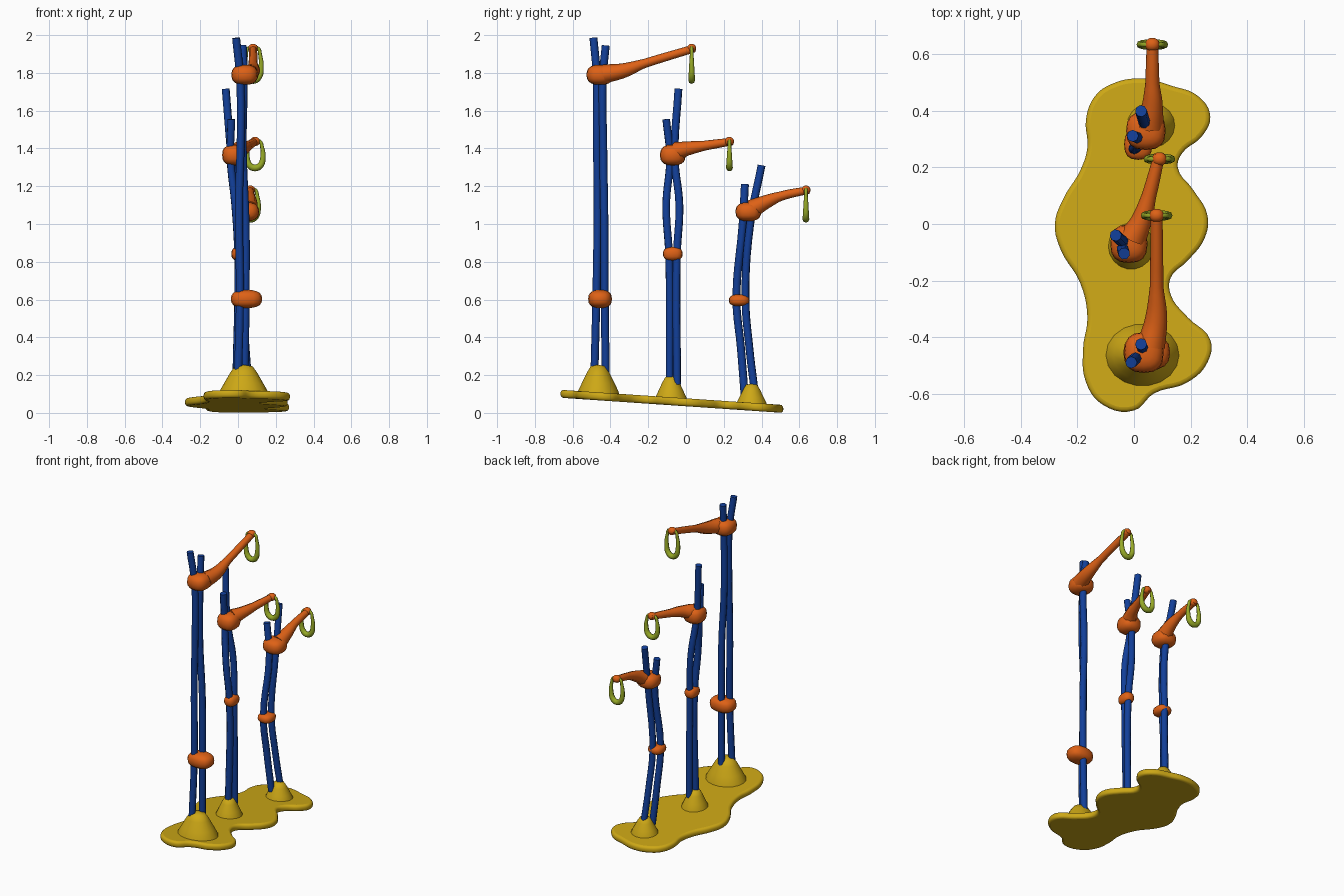
import bpy, bmesh, math
from mathutils import Vector

default_cube = bpy.data.objects.get("Cube")
if default_cube:
    bpy.data.objects.remove(default_cube, do_unlink=True)


def make_material(name, colour):
    material = bpy.data.materials.new(name)
    material.use_nodes = True
    material.diffuse_color = (*colour, 1)
    shader = next(n for n in material.node_tree.nodes if n.type == "BSDF_PRINCIPLED")
    shader.inputs["Base Color"].default_value = (*colour, 1)
    return material


yellow = make_material("mustard yellow", (0.61, 0.39, 0.008))
orange = make_material("burnt orange", (0.73, 0.12, 0.008))
blue = make_material("deep blue", (0.006, 0.05, 0.32))
olive = make_material("olive green", (0.31, 0.4, 0.02))


def add_mesh(name, mesh, material):
    mesh.materials.clear()
    mesh.materials.append(material)
    mesh.shade_smooth()
    mesh.set_sharp_from_angle(angle=math.radians(50))
    part = bpy.data.objects.new(name, mesh)
    bpy.context.collection.objects.link(part)
    return part


def curve_mesh(points, radii, depth, cyclic=False, flat=False, extrude=0, offset=0):
    """Smooth curve through the points, bevelled and turned into a mesh."""
    curve = bpy.data.curves.new("path", "CURVE")
    curve.dimensions = "2D" if flat else "3D"
    curve.fill_mode = "BOTH" if flat else "FULL"
    curve.bevel_depth = depth
    curve.bevel_resolution = 2
    curve.resolution_u = 5
    curve.use_fill_caps = not cyclic
    curve.extrude = extrude
    curve.offset = offset
    spline = curve.splines.new("BEZIER")
    spline.bezier_points.add(len(points) - 1)
    spline.use_cyclic_u = cyclic
    for bezier, co, radius in zip(spline.bezier_points, points, radii):
        bezier.co = co
        bezier.radius = radius
        bezier.handle_left_type = bezier.handle_right_type = "AUTO"
    helper = bpy.data.objects.new("path", curve)
    bpy.context.collection.objects.link(helper)
    bpy.context.view_layer.update()
    graph = bpy.context.evaluated_depsgraph_get()
    mesh = bpy.data.meshes.new_from_object(helper.evaluated_get(graph))
    bpy.data.objects.remove(helper, do_unlink=True)
    return mesh


def tube(name, points, radii, material, cyclic=False):
    return add_mesh(name, curve_mesh(points, radii, 1, cyclic), material)


def blob(name, centre, size, material, squareness=0.78):
    """Rounded lump: a sphere pushed towards a box."""
    bm = bmesh.new()
    bmesh.ops.create_uvsphere(bm, u_segments=16, v_segments=10, radius=1)
    for v in bm.verts:
        v.co = Vector(centre) + Vector(
            [math.copysign(abs(c) ** squareness, c) * s for c, s in zip(v.co, size)])
    mesh = bpy.data.meshes.new(name)
    bm.to_mesh(mesh)
    bm.free()
    return add_mesh(name, mesh, material)


def mound(name, centre, size):
    """Bell-shaped hill, lathed from a profile."""
    profile = [(1, 0), (0.95, 0.17), (0.77, 0.42), (0.53, 0.75), (0.35, 0.95), (0, 1)]
    bm = bmesh.new()
    verts = [bm.verts.new((r, 0, h)) for r, h in profile]
    edges = [bm.edges.new(pair) for pair in zip(verts, verts[1:])]
    bmesh.ops.spin(bm, geom=verts + edges, cent=(0, 0, 0), axis=(0, 0, 1),
                   angle=math.tau, steps=18)
    bmesh.ops.remove_doubles(bm, verts=bm.verts, dist=0.001)
    bmesh.ops.recalc_face_normals(bm, faces=bm.faces)
    for v in bm.verts:
        v.co = Vector(centre) + Vector([c * s for c, s in zip(v.co, size)])
    mesh = bpy.data.meshes.new(name)
    bm.to_mesh(mesh)
    bm.free()
    return add_mesh(name, mesh, yellow)


# Sloping base plate with a wavy outline (hundredths of a unit)
outline = [(3, 51.5), (13, 49), (23, 45), (27, 38), (24, 31), (17, 25), (15.5, 20),
           (21, 12), (26, 3), (25, -5), (19, -13), (13, -19), (13, -25), (19, -33),
           (27, -41), (26, -49), (19, -56), (7, -60), (0, -66), (-11, -64), (-17, -56),
           (-18, -44), (-16.5, -33), (-19, -21), (-26, -9), (-28, 0), (-25, 9),
           (-19, 19), (-16.5, 27), (-17, 37), (-14, 45), (-8, 49.5)]
plate = curve_mesh([(x / 100, y / 100, 0) for x, y in outline], [1] * len(outline),
                   0.016, cyclic=True, flat=True, extrude=0.005, offset=-0.016)
for v in plate.vertices:
    v.co.z += 0.056 - 0.068 * v.co.y
add_mesh("base_plate", plate, yellow)


def stand(name, hill, poles, lower, upper, arm, drop):
    mound(name + "_mound", *hill)
    # Pair of wavy poles
    for side, path in zip(("front", "back"), poles):
        tube(f"{name}_{side}_pole", path, [0.021] * len(path), blue)
    # Lower and upper collars
    blob(name + "_lower_collar", *lower, orange)
    blob(name + "_upper_collar", *upper, orange)
    # Tapering arm with a knob at the tip
    tube(name + "_arm", [p[:3] for p in arm], [p[3] for p in arm], orange)
    tip = Vector(arm[-1][:3]) - Vector((0, 0.015, 0))
    blob(name + "_arm_knob", tip, (0.026, 0.024, 0.024), orange, 0.95)
    # Hanging horseshoe loop, thicker at the bottom
    half = [(0.026, 0, 0.009), (0.037, 0.2, 0.01), (0.042, 0.6, 0.014), (0.029, 0.9, 0.017)]
    loop = half + [(0, 1, 0.018)] + [(-x, t, r) for x, t, r in reversed(half)]
    tube(name + "_loop", [tip + Vector((x, 0, -drop * t)) for x, t, r in loop],
         [r for x, t, r in loop], olive, cyclic=True)


stand("tall",
      hill=((0.03, -0.465, 0.085), (0.135, 0.115, 0.17)),
      poles=([(0, -0.485, 0.2), (0.01, -0.475, 0.6), (0.005, -0.468, 1.1),
              (0.015, -0.472, 1.5), (0.01, -0.472, 1.78), (-0.01, -0.49, 1.985)],
             [(0.035, -0.425, 0.2), (0.04, -0.43, 0.6), (0.04, -0.432, 1),
              (0.025, -0.438, 1.4), (0.03, -0.44, 1.78), (0.025, -0.425, 1.945)]),
      lower=((0.045, -0.455, 0.603), (0.083, 0.063, 0.048)),
      upper=((0.035, -0.455, 1.79), (0.07, 0.072, 0.053)),
      arm=[(0.06, -0.43, 1.795, 0.05), (0.078, -0.34, 1.81, 0.04),
           (0.08, -0.22, 1.85, 0.024), (0.08, 0.045, 1.93, 0.021)],
      drop=0.17)

stand("middle",
      hill=((-0.01, -0.08, 0.06), (0.085, 0.087, 0.135)),
      poles=([(-0.01, -0.087, 0.15), (0, -0.09, 0.84), (-0.015, -0.105, 1.1),
              (-0.04, -0.085, 1.35), (-0.035, -0.105, 1.555)],
             [(0.01, -0.047, 0.15), (0.005, -0.048, 0.84), (-0.01, -0.035, 1.1),
              (-0.035, -0.06, 1.35), (-0.065, -0.04, 1.715)]),
      lower=((0.003, -0.07, 0.842), (0.038, 0.052, 0.036)),
      upper=((-0.018, -0.07, 1.365), (0.066, 0.068, 0.055)),
      arm=[(-0.005, -0.05, 1.385, 0.05), (0.025, 0.01, 1.4, 0.037),
           (0.053, 0.1, 1.415, 0.026), (0.09, 0.245, 1.437, 0.02)],
      drop=0.14)

stand("short",
      hill=((0.06, 0.347, 0.03), (0.09, 0.085, 0.125)),
      poles=([(0.03, 0.31, 0.1), (0.01, 0.29, 0.35), (0, 0.267, 0.6),
              (0.02, 0.3, 1), (-0.005, 0.312, 1.21)],
             [(0.06, 0.365, 0.1), (0.04, 0.335, 0.35), (0.025, 0.315, 0.6),
              (0.04, 0.34, 1), (0.025, 0.4, 1.31)]),
      lower=((0.015, 0.282, 0.596), (0.05, 0.055, 0.031)),
      upper=((0.042, 0.33, 1.065), (0.07, 0.068, 0.05)),
      arm=[(0.055, 0.35, 1.08, 0.05), (0.065, 0.42, 1.115, 0.037),
           (0.065, 0.5, 1.147, 0.025), (0.065, 0.65, 1.18, 0.02)],
      drop=0.155)
